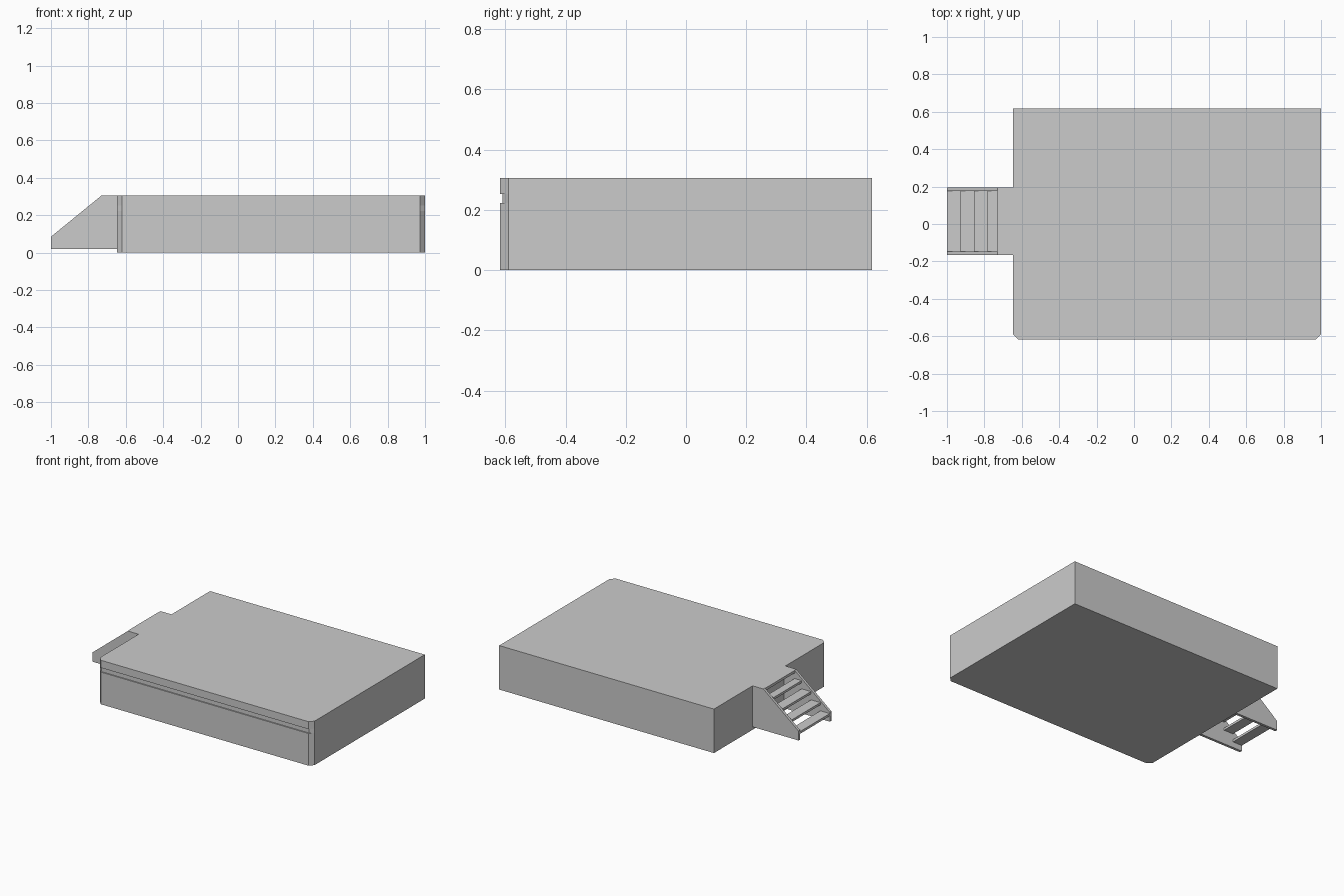
import bpy, bmesh

if "Cube" in bpy.data.objects:
    bpy.data.objects.remove(bpy.data.objects["Cube"])


def finish(name, bm):
    bmesh.ops.recalc_face_normals(bm, faces=bm.faces)
    mesh = bpy.data.meshes.new(name)
    bm.to_mesh(mesh)
    bm.free()
    obj = bpy.data.objects.new(name, mesh)
    bpy.context.collection.objects.link(obj)
    return obj


def loft(name, rings):
    """Closed solid through rings that share the same point count."""
    bm = bmesh.new()
    loops = [[bm.verts.new(p) for p in ring] for ring in rings]
    bm.faces.new(loops[0])
    bm.faces.new(loops[-1])
    for a, b in zip(loops, loops[1:]):
        for i in range(len(a)):
            j = (i + 1) % len(a)
            bm.faces.new((a[i], a[j], b[j], b[i]))
    return finish(name, bm)


def slab(name, x0, x1, y0, y1, z0, z1):
    base = [(x0, y0), (x1, y0), (x1, y1), (x0, y1)]
    return loft(name, [[(x, y, z) for x, y in base] for z in (z0, z1)])


X0, X1, Y0, Y1, TOP = -0.647, 1.0, -0.618, 0.618, 0.305
CH = 0.028


def outline(z, inset):
    """Platform plan with chamfered front corners, front edge set back."""
    f = Y0 + inset
    s = Y0 + CH
    return [(X0 + CH, f, z), (X1 - CH, f, z), (X1, s, z),
            (X1, Y1, z), (X0, Y1, z), (X0, s, z)]


# Platform body with a shallow groove along the front
loft("platform", [outline(0, 0), outline(0.223, 0), outline(0.223, 0.008),
                  outline(0.253, 0.008), outline(0.253, 0), outline(TOP, 0)])

# Stair side panels
profile = [(-1.0, 0.02), (X0, 0.02), (X0, TOP), (-0.73, TOP), (-1.0, 0.085)]
SY0, SY1, TH = -0.165, 0.195, 0.018
for side, y in (("front", SY0), ("back", SY1 - TH)):
    loft("stair_panel_" + side,
         [[(x, yy, z) for x, z in profile] for yy in (y, y + TH)])

# Landing plate joining the stairs to the platform
slab("landing", -0.733, X0, SY0 + TH, SY1 - TH, TOP - 0.018, TOP)

# Open treads
RUN, RISE = 0.072, 0.057
for i in range(4):
    x = -1.0 + i * RUN
    z = 0.076 + i * RISE
    slab(f"tread_{i + 1}", x, min(x + RUN, -0.73), SY0 + TH, SY1 - TH,
         z - 0.016, z)
